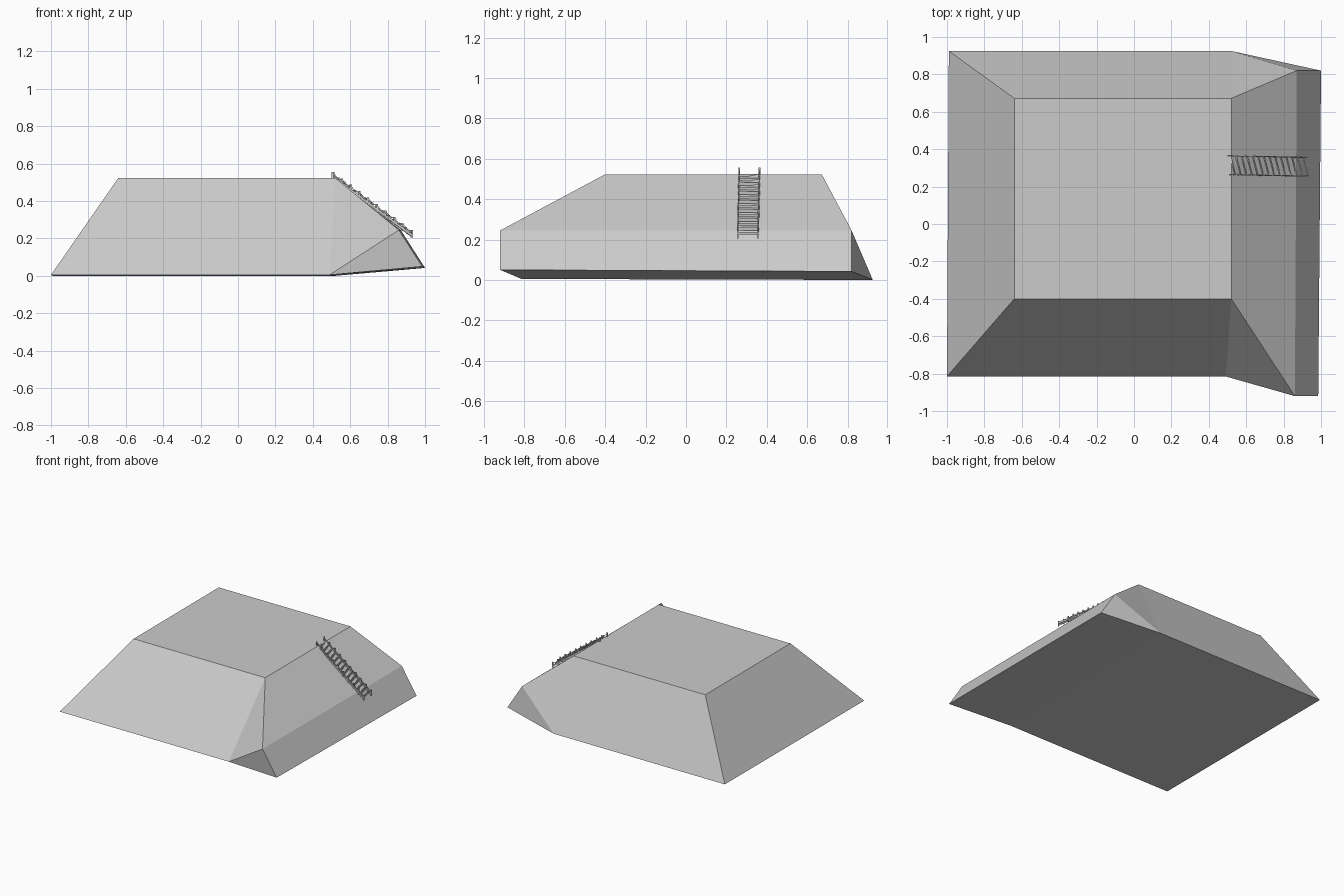
import bpy, bmesh
from mathutils import Vector

if "Cube" in bpy.data.objects:
    bpy.data.objects.remove(bpy.data.objects["Cube"])


def mesh_object(name, verts, faces):
    me = bpy.data.meshes.new(name)
    me.from_pydata(verts, [], faces)
    bm = bmesh.new()
    bm.from_mesh(me)
    bmesh.ops.recalc_face_normals(bm, faces=bm.faces)
    bm.to_mesh(me)
    bm.free()
    ob = bpy.data.objects.new(name, me)
    bpy.context.collection.objects.link(ob)
    return ob


def beam(bm, a, b, w, h):
    """Box running from a to b, w wide and h thick."""
    a, b = Vector(a), Vector(b)
    d = (b - a).normalized()
    ref = Vector((0, 1, 0)) if abs(d.y) < 0.8 else Vector((0, 0, 1))
    u = d.cross(ref).normalized() * h / 2
    v = d.cross(u).normalized() * w / 2
    rings = [[bm.verts.new(p + s * u + t * v)
              for s, t in ((1, 1), (1, -1), (-1, -1), (-1, 1))] for p in (a, b)]
    for i in range(4):
        j = (i + 1) % 4
        bm.faces.new((rings[0][i], rings[0][j], rings[1][j], rings[1][i]))
    bm.faces.new(rings[0])
    bm.faces.new(rings[1][::-1])


def beams_object(name, segments, w, h):
    bm = bmesh.new()
    for a, b in segments:
        beam(bm, a, b, w, h)
    bmesh.ops.recalc_face_normals(bm, faces=bm.faces)
    me = bpy.data.meshes.new(name)
    bm.to_mesh(me)
    bm.free()
    ob = bpy.data.objects.new(name, me)
    bpy.context.collection.objects.link(ob)
    return ob


# Hill: flat-topped mound with a raised, broken right side
base = [(-1, -.815, .005), (.49, -.815, .005), (.985, -.92, .05),
        (1, .82, .042), (.52, .925, 0), (-.99, .925, 0)]
shoulder = [(.86, -.92, .245), (.87, .82, .245)]
top = [(-.64, -.4, .523), (.52, -.4, .523), (.52, .672, .523), (-.64, .672, .523)]
mesh_object("hill", base + shoulder + top, [
    (8, 9, 10, 11),                        # plateau
    (0, 8, 11, 5),                         # left slope
    (0, 1, 9, 8), (1, 6, 9), (1, 2, 6),    # front slope
    (5, 11, 10, 4), (4, 10, 7), (4, 7, 3), # back slope
    (6, 7, 10, 9), (2, 3, 7, 6),           # right slope
    (0, 5, 4, 1), (1, 4, 3, 2)])           # underside


# Stair line: t runs 0 at the top to 1 at the bottom, side is 0 (front) or 1 (back)
def stair(t, side, lift=0.0, shift=0.0):
    return Vector((.505 + .42 * t + shift + .006 * (1 - side),
                   .264 - .008 * t + .1 * side, .522 - .31 * t + lift))


beams_object("stair_stringers",
             [(stair(.05, s, .004), stair(1, s, .004)) for s in (0, 1)], .006, .012)

# Treads lie slightly skewed across the stringers
N = 14
treads = [(stair((i + .6) / N, 0, .01, .012), stair((i + .6) / N, 1, .01, -.008))
          for i in range(N)]
beams_object("stair_treads", treads, .014, .006)

# Posts along both edges
P = 9
posts = [(stair(i / P, s, -.008), stair(i / P, s, .034))
         for s in (0, 1) for i in range(P + 1)]
beams_object("stair_posts", posts, .008, .008)

# Sagging ropes between the posts
ropes = []
for s in (0, 1):
    pts = [stair(i / (4 * P), s, .028 - .009 * (0, .75, 1, .75)[i % 4])
           for i in range(4 * P + 1)]
    ropes += list(zip(pts, pts[1:]))
beams_object("stair_ropes", ropes, .003, .003)
